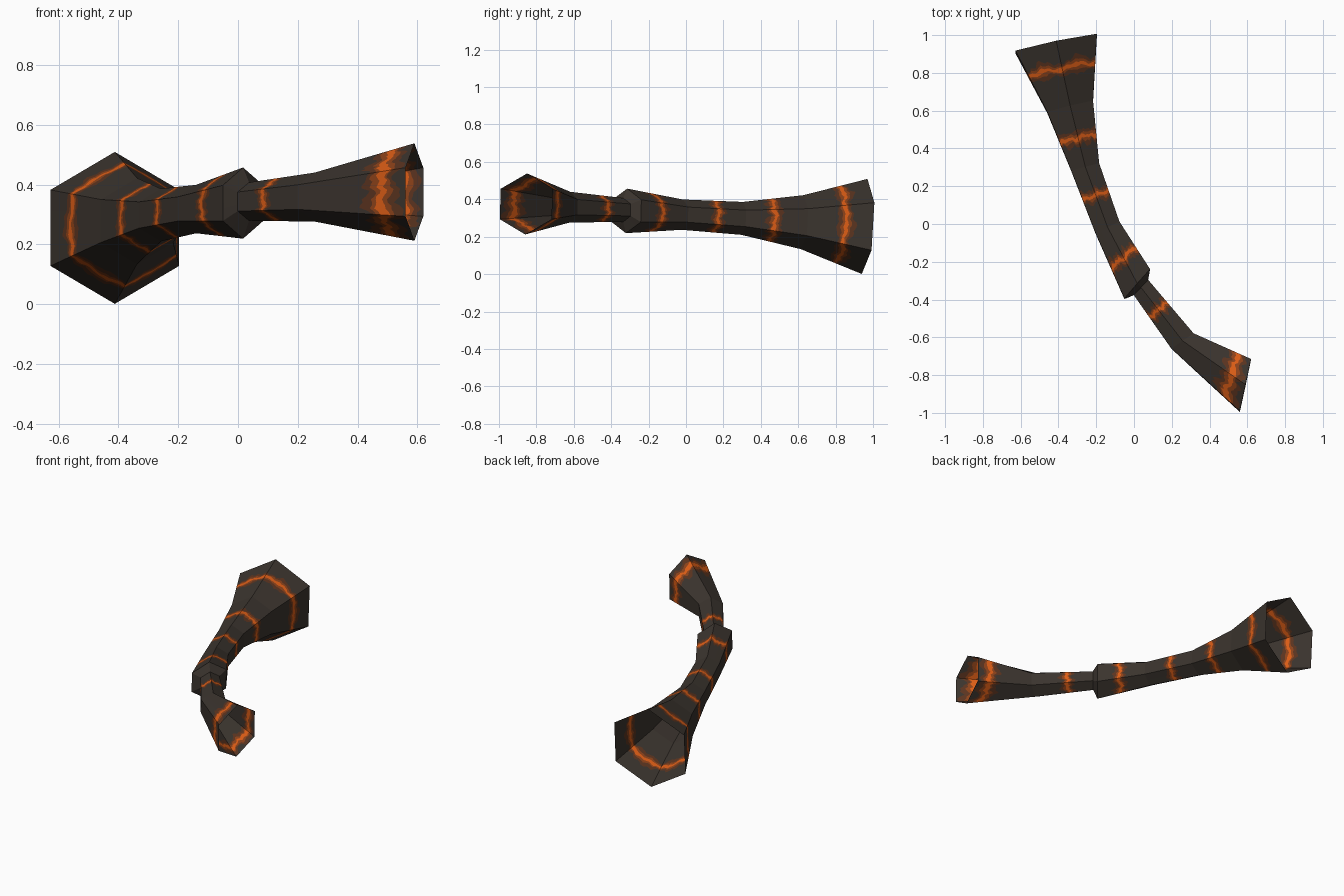
import bpy, bmesh, math, random
from mathutils import Vector

if "Cube" in bpy.data.objects:
    bpy.data.objects.remove(bpy.data.objects["Cube"])

random.seed(4)


def mat(name, rgb):
    m = bpy.data.materials.new(name)
    m.diffuse_color = (*rgb, 1)
    m.use_nodes = True
    m.node_tree.nodes["Principled BSDF"].inputs["Base Color"].default_value = m.diffuse_color
    return m


MATS = [mat("charcoal bark", (0.043, 0.034, 0.027)),
        mat("scorched brown", (0.105, 0.034, 0.014)),
        mat("rust glow", (0.27, 0.055, 0.010)),
        mat("ember orange", (0.72, 0.11, 0.008))]

COLS = 14          # columns per hexagon side
N = 6 * COLS


def ring(center, side, radius, tilt=0.0):
    """Points round a hexagon with a vertex up; side is its left-to-right direction."""
    c = Vector(center)
    u = Vector((side[0], side[1], 0)).normalized()
    w = Vector((0, tilt, 1))
    corners = [c + radius * (math.cos(a) * u + math.sin(a) * w)
               for a in (math.radians(30 + 60 * k) for k in range(6))]
    return [corners[k].lerp(corners[(k + 1) % 6], i / COLS)
            for k in range(6) for i in range(COLS)]


def wobble(amount):
    """Closed jagged offset round the tube."""
    p = [random.uniform(0, 6.28) for _ in range(3)]
    return [amount * (0.5 * math.sin(6 * math.tau * j / N + p[0])
                      + 0.35 * math.sin(11 * math.tau * j / N + p[1])
                      + 0.25 * math.sin(23 * math.tau * j / N + p[2])
                      + random.uniform(-0.25, 0.25)) for j in range(N)]


def tube(name, rings, bands):
    """Open hexagonal tube; each band = (position, width) of the glowing crack, or None."""
    bm = bmesh.new()
    loops = [[bm.verts.new(p) for p in r] for r in rings]

    def strip(a, b, index):
        for j in range(N):
            k = (j + 1) % N
            f = bm.faces.new((a[j], a[k], b[k], b[j]))
            f.material_index = index

    for s, band in enumerate(bands):
        a, b = loops[s], loops[s + 1]
        prev = a
        if band:
            pos, width = band
            length = sum(((b[j].co - a[j].co).length for j in range(N))) / N
            drift = wobble(0.010)
            # edges of the nested brown, rust and orange stripes
            half = [0.040, 0.022, 0.010]
            wide = [[[max(0.25, 1 + x) for x in wobble(0.75)] for _ in half]
                    for _ in range(2)]
            edges = []
            for sign, order in ((-1, (0, 1, 2)), (1, (2, 1, 0))):
                for h in order:
                    row = []
                    for j in range(N):
                        inner = 0.0
                        for q in (2, 1, 0):
                            step = half[q] - (half[q + 1] if q < 2 else 0)
                            inner += step * wide[(sign + 1) // 2][q][j]
                            if q == h:
                                break
                        t = pos + (drift[j] + sign * inner) * width / length
                        row.append(bm.verts.new(
                            a[j].co.lerp(b[j].co, min(max(t, 0.02), 0.98))))
                    edges.append(row)
            for row, index in zip(edges, (0, 1, 2, 3, 2, 1)):
                strip(prev, row, index)
                prev = row
        strip(prev, b, 0)

    me = bpy.data.meshes.new(name)
    bm.to_mesh(me)
    bm.free()
    for m in MATS:
        me.materials.append(m)
    ob = bpy.data.objects.new(name, me)
    bpy.context.collection.objects.link(ob)
    return ob


# Long flared horn, from the wide back mouth to the collar and its inward lip
neck = ring((0.037, -0.336, 0.343), (0.0375, 0.040), 0.064)
tube("long_horn",
     [ring((-0.412, 0.955, 0.255), (0.2175, 0.045), 0.254, 0.06),
      ring((-0.338, 0.620, 0.278), (0.1225, 0.030), 0.144, 0.05),
      ring((-0.258, 0.300, 0.298), (0.0725, 0.020), 0.088, 0.04),
      ring((-0.140, -0.020, 0.318), (0.060, 0.030), 0.081, 0.04),
      ring((0.017, -0.318, 0.338), (0.0675, 0.0775), 0.119, 0.03),
      neck],
     [(0.42, 1.0), (0.53, 1.0), (0.47, 0.9), (0.54, 1.0), None])

# Short flared horn, from the neck to the front mouth
tube("short_horn",
     [neck,
      ring((0.257, -0.620, 0.358), (0.0575, 0.040), 0.082, 0.02),
      ring((0.590, -0.855, 0.375), (0.030, 0.140), 0.163, 0.03)],
     [(0.42, 0.9), (0.78, 1.6)])
